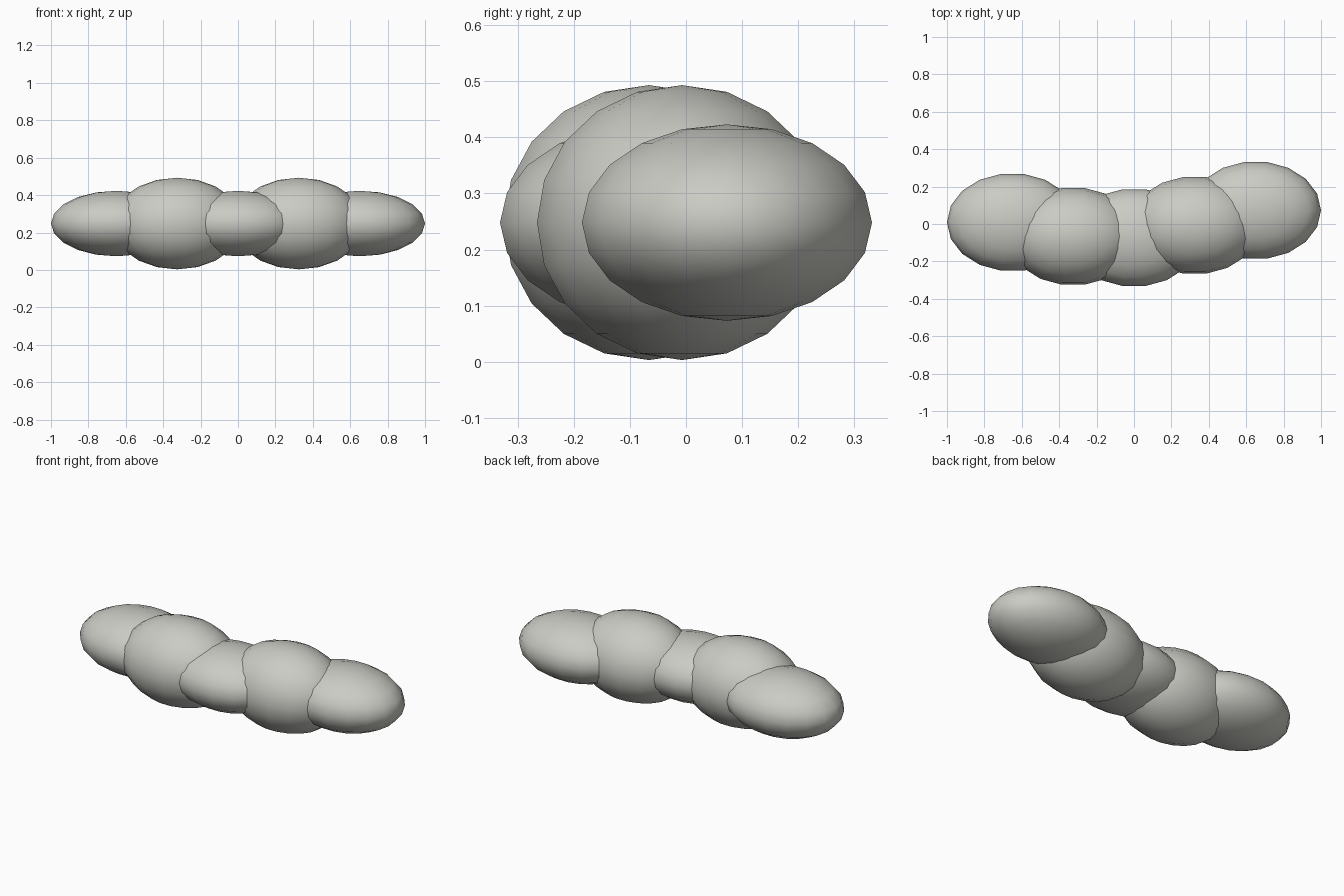
import bpy
import bmesh
from math import pi
from mathutils import Matrix

cube = bpy.data.objects.get("Cube")
if cube:
    bpy.data.objects.remove(cube, do_unlink=True)

# One warm grey for the whole chain
grey = bpy.data.materials.new("warm grey")
grey.use_nodes = True
colour = (0.6, 0.6, 0.56, 1)
grey.diffuse_color = colour
grey.node_tree.nodes["Principled BSDF"].inputs["Base Color"].default_value = colour

RADIUS = 0.35
SPACING = 0.325
MID_HEIGHT = 0.248


def add_segment(name, x, y, height):
    """Smooth flattened ball with a vertex at each x end."""
    bm = bmesh.new()
    bmesh.ops.create_uvsphere(bm, u_segments=18, v_segments=10, radius=RADIUS)
    bm.transform(Matrix.Rotation(pi / 2, 4, "Z"))
    bm.transform(Matrix.Diagonal((1, 0.75, height, 1)))
    for face in bm.faces:
        face.smooth = True
    mesh = bpy.data.meshes.new(name)
    bm.to_mesh(mesh)
    bm.free()
    mesh.materials.append(grey)
    ob = bpy.data.objects.new(name, mesh)
    ob.location = (x, y, MID_HEIGHT)
    bpy.context.collection.objects.link(ob)


# Five overlapping segments, alternately low and tall, along a wavy line
segments = [
    ("right_end_segment", 0.009, 0.5),
    ("right_tall_segment", -0.066, 0.7),
    ("middle_segment", -0.073, 0.5),
    ("left_tall_segment", -0.007, 0.7),
    ("left_end_segment", 0.073, 0.5),
]
for i, (name, y, height) in enumerate(segments):
    add_segment(name, (i - 2) * SPACING, y, height)
